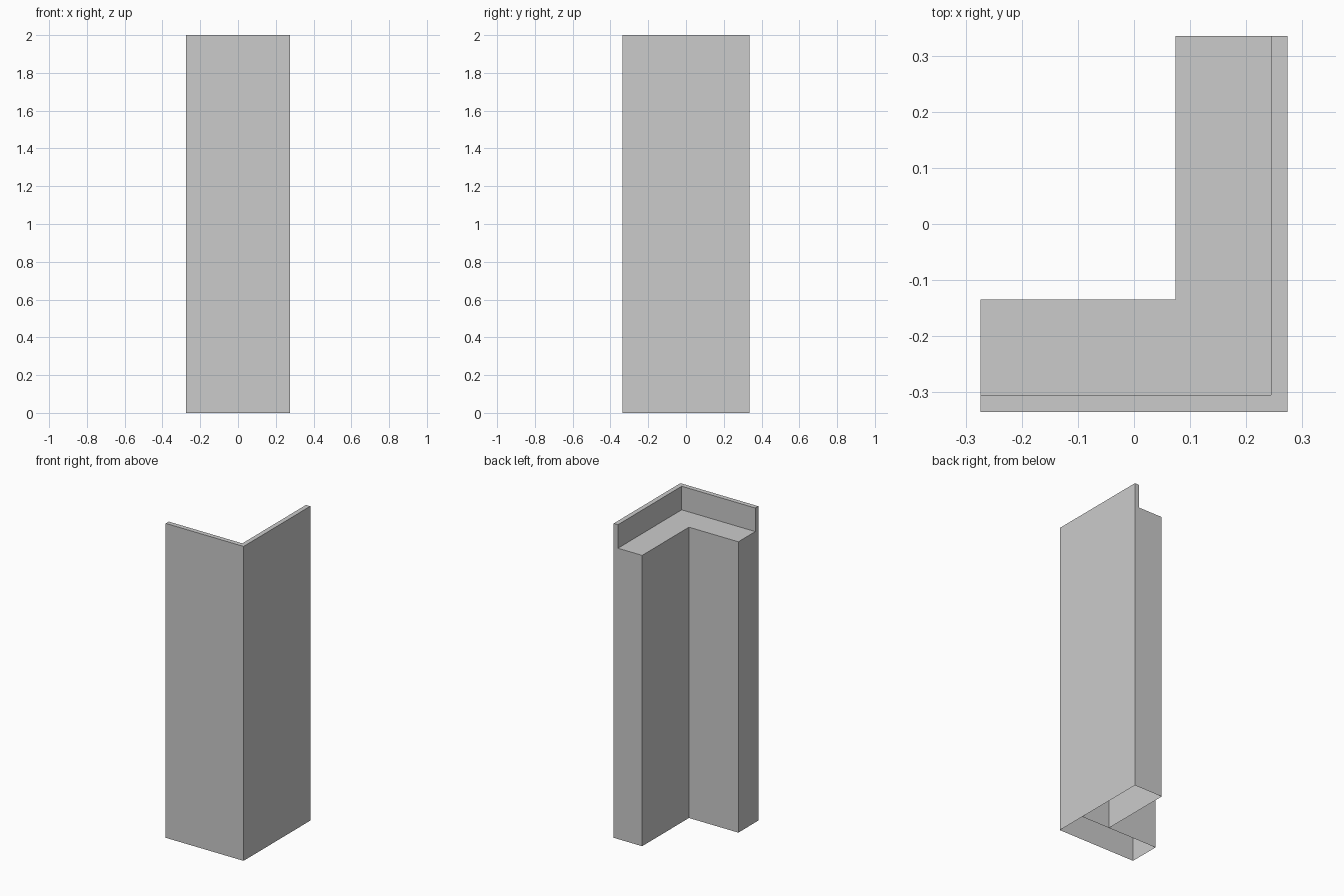
import bpy, bmesh

if "Cube" in bpy.data.objects:
    bpy.data.objects.remove(bpy.data.objects["Cube"])

X, Y = 0.274, 0.335          # half extents
LEG, T = 0.2, 0.03           # leg width, parapet thickness
LEDGE, TOP = 1.85, 2.0       # ledge height, parapet height
XI, YI = X - LEG, -Y + LEG   # inner corner of the L


def add_object(name, bm):
    mesh = bpy.data.meshes.new(name)
    bm.to_mesh(mesh)
    bm.free()
    obj = bpy.data.objects.new(name, mesh)
    bpy.context.collection.objects.link(obj)
    return obj


def cap(bm, profile, z):
    bm.faces.new([bm.verts.new((x, y, z)) for x, y in profile])


def walls(bm, profile, z0, z1, skip=()):
    for i, (a, b) in enumerate(zip(profile, profile[1:] + profile[:1])):
        if i not in skip:
            bm.faces.new([bm.verts.new(p) for p in
                          ((*a, z0), (*b, z0), (*b, z1), (*a, z1))])


# Profiles, counter-clockwise
outer = [(-X, -Y), (X, -Y), (X, Y)]
wall_inner = [(X - T, Y), (X - T, -Y + T), (-X, -Y + T)]
leg_inner = [(XI, Y), (XI, YI), (-X, YI)]

# L-shaped corner column, open underneath, with raised outer parapet
bm = bmesh.new()
walls(bm, outer + [wall_inner[0]] + leg_inner + [wall_inner[2]], 0, LEDGE)
walls(bm, outer + wall_inner, LEDGE, TOP)
cap(bm, outer + wall_inner, TOP)
cap(bm, wall_inner[::-1] + leg_inner, LEDGE)
bmesh.ops.remove_doubles(bm, verts=bm.verts[:], dist=1e-5)
bmesh.ops.dissolve_limit(bm, angle_limit=0.01, verts=bm.verts[:], edges=bm.edges[:])
add_object("corner_column", bm)

# Internal partition where the two legs meet
bm = bmesh.new()
bm.faces.new([bm.verts.new(p) for p in
              ((X, YI, 0), (XI, YI, 0), (XI, YI, LEDGE), (X, YI, LEDGE))])
add_object("inner_partition", bm)
